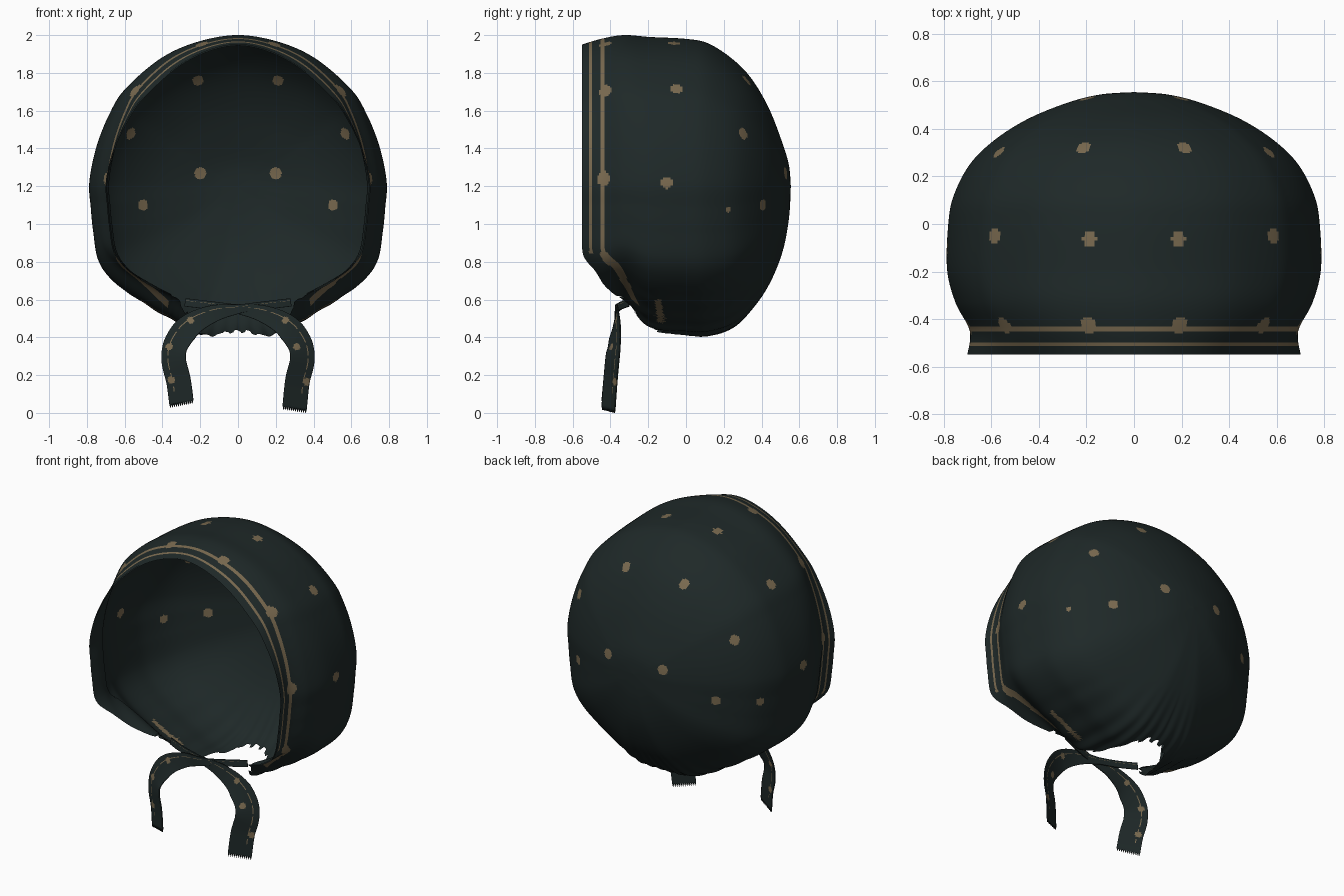
import bpy, bmesh, math
from mathutils import Vector

cube = bpy.data.objects.get("Cube")
if cube:
    bpy.data.objects.remove(cube, do_unlink=True)


def material(name, rgb):
    m = bpy.data.materials.new(name)
    m.use_nodes = True
    m.diffuse_color = (*rgb, 1)
    bsdf = m.node_tree.nodes["Principled BSDF"]
    bsdf.inputs["Base Color"].default_value = (*rgb, 1)
    bsdf.inputs["Roughness"].default_value = 0.9
    return m


FABRIC = material("dark green fabric", (0.0132, 0.0215, 0.0212))
TRIM = material("tan print", (0.195, 0.145, 0.08))


def spline(rows, t):
    """Catmull-Rom point at row number t."""
    t = max(0.0, min(t, len(rows) - 1))
    i = min(int(t), len(rows) - 2)
    f = t - i
    a, b, c, d = (rows[max(0, min(i + o, len(rows) - 1))] for o in (-1, 0, 1, 2))
    return [0.5 * (2 * q + (r - p) * f + (2 * p - 5 * q + 4 * r - s) * f * f
                   + (3 * q - p - 3 * r + s) * f ** 3)
            for p, q, r, s in zip(a, b, c, d)]


def finish(name, bm):
    mesh = bpy.data.meshes.new(name)
    bm.to_mesh(mesh)
    bm.free()
    for p in mesh.polygons:
        p.use_smooth = True
    mesh.materials.append(FABRIC)
    mesh.materials.append(TRIM)
    ob = bpy.data.objects.new(name, mesh)
    bpy.context.collection.objects.link(ob)
    return ob


# Bonnet stations from rim to crown: y, half width, top z, bottom z, shoulder fullness
MID = 1.2
STATIONS = [(-.55, .70, 1.95, .50, -.045), (-.45, .69, 1.98, .505, .01),
            (-.33, .75, 2.0, .54, .015), (-.19, .785, 1.99, .43, .005),
            (0, .78, 1.98, .41, 0), (.12, .757, 1.955, .41, 0), (.25, .69, 1.87, .455, 0),
            (.35, .59, 1.765, .55, 0), (.44, .45, 1.61, .68, 0), (.51, .28, 1.43, .85, 0),
            (.545, .14, 1.31, 1.03, 0), (.555, 0, MID, MID, 0)]
# Half cross-section from neck to top: x, z, station where the cloth starts
HALF = [(0, -1, 5.5), (.13, -1, 5.2), (.26, -.985, 3.3), (.42, -.91, 1.95), (.66, -.77, 1.2),
        (.84, -.64, .72), (.94, -.5, .05), (.975, -.3, 0), (.99, -.15, 0), (1, .03, 0),
        (.95, .27, 0), (.86, .49, 0), (.755, .65, 0), (.52, .845, 0), (.27, .955, 0), (0, 1, 0)]
SECTION = HALF + [(-x, z, k) for x, z, k in reversed(HALF[:-1])]
# Printed dots, mirrored in x: x, y, z, radius
DOTS = [(.215, .345, 1.78, .032), (.2, .53, 1.27, .032), (.58, .315, 1.49, .031),
        (.5, .4, 1.1, .03), (.6, -.05, 1.73, .032), (.2, -.06, 1.98, .03),
        (.78, -.1, 1.22, .032), (.7, .22, 1.08, .026),
        (.2, -.435, 1.97, .037), (.56, -.435, 1.72, .037), (.7, -.435, 1.24, .037)]


def build_bonnet():
    around, deep = 460, 170
    last = len(STATIONS) - 1
    bm = bmesh.new()
    columns = []
    for j in range(around):
        px, pz, k0 = spline(SECTION, j / around * (len(SECTION) - 1))
        k0 = max(0, k0)
        if pz < -0.88:                            # ragged gathered neck edge
            k0 += 0.2 * (j % 8 < 4)
        columns.append((px, pz, k0, spline(STATIONS, k0)[0]))
    grid = []
    for i in range(deep):
        row = []
        for j, (px, pz, k0, rim) in enumerate(columns):
            y, w, top, bottom, full = spline(STATIONS, k0 + (last - k0) * i / deep)
            x, z = w * px, MID + pz * (top - MID if pz > 0 else MID - bottom)
            # Pleats fading out above the neck, fuller or tighter upper shoulders
            fade = max(0, min(1, (0.68 - z) / 0.3))
            a = 1 + 0.007 * fade * math.sin(j / around * math.tau * 40)
            a += full * 4 * (px * max(0, pz)) ** 2
            row.append(bm.verts.new((x * a, y, MID + (z - MID) * a)))
        grid.append(row)
    pole = bm.verts.new((0, STATIONS[-1][0], MID))
    cloth, hem = [], []
    for j, (px, pz, k0, rim) in enumerate(columns):
        n = (j + 1) % around
        bm.faces.new((grid[-1][j], pole, grid[-1][n]))
        for i in range(deep - 1):
            f = bm.faces.new((grid[i][j], grid[i + 1][j], grid[i + 1][n], grid[i][n]))
            c = f.calc_center_median()
            # Two stripes following the rim, and a stretched dot in the gathers
            d = c.y - rim
            outer_stripe = pz > -0.52 and 0.035 < d < 0.053
            inner_stripe = pz > -0.52 and 0.095 < d < 0.117
            chin_patch = -0.87 < pz < -0.52 and 0.085 < d < 0.13
            streak = abs(c.y + 0.14 + (c.z - 0.54) * 0.15) < 0.018 and 0.48 < c.z < 0.6
            if outer_stripe or inner_stripe or chin_patch or streak:
                f.material_index = 1
            if pz > -0.87 and d < 0.135:
                hem.append(f)
            cloth.append((f, c.x > 0, Vector((abs(c.x), c.y, c.z))))
    # Dots snapped onto the cloth; the low side one is smaller on the left
    for x, y, z, radius in DOTS:
        target = Vector((x, y, z))
        spot = min(cloth, key=lambda e: (e[2] - target).length_squared)[2]
        for f, on_left, c in cloth:
            r = 0.016 if on_left and radius < 0.03 else radius
            if (c - spot).length_squared < r * r:
                f.material_index = 1
    # Plain hem turned in behind the striped band
    for e in bmesh.ops.duplicate(bm, geom=hem)["geom"]:
        if isinstance(e, bmesh.types.BMVert):
            e.co = Vector((e.co.x * 0.992, e.co.y, MID + (e.co.z - MID) * 0.992))
        elif isinstance(e, bmesh.types.BMFace):
            e.material_index = 0
    finish("bonnet_shell", bm)


def build_tie(name, path, side, dots, width=0.145):
    """Flat ribbon along a path, with a printed line, dots and a frayed end."""
    across, along = 24, 110
    bm = bmesh.new()
    facing = Vector((side * 0.55, -1, 0)).normalized()
    rows = []
    for i in range(along + 1):
        t = i / along * (len(path) - 1)
        p = Vector(spline(path, t))
        tangent = Vector(spline(path, t + 0.05)) - Vector(spline(path, t - 0.05))
        across_dir = tangent.cross(facing).normalized() * side
        w = width * min(1, max(0.3, i / along * 2.2 - 0.2))
        row = []
        for j in range(across + 1):
            v = p + across_dir * w * (j / across - 0.5)
            if i == along and j % 2:
                v.z -= 0.022
            row.append(bm.verts.new(v))
        rows.append(row)
    for i in range(along):
        for j in range(across):
            f = bm.faces.new((rows[i][j], rows[i][j + 1], rows[i + 1][j + 1], rows[i + 1][j]))
            c = f.calc_center_median()
            dot = any(math.hypot(c.x * side - x, c.z - z) < 0.019 for x, z in dots)
            line = j == 6 and i % 9 < 7
            if dot or line and i < along - 8:
                f.material_index = 1
    bmesh.ops.recalc_face_normals(bm, faces=bm.faces)
    ob = finish(name, bm)
    mod = ob.modifiers.new("cloth thickness", "SOLIDIFY")
    mod.thickness = 0.006
    mod.offset = 0


build_bonnet()

# Ties start at opposite corners and cross under the chin
LEFT_DOTS = [(.31, .35), (.362, .165), (.25, .49)]
RIGHT_DOTS = [(.362, .35), (.352, .175), (.25, .49)]
for name, side, end, lift, dots in (("left_tie", 1, 0.03, 0, LEFT_DOTS),
                                    ("right_tie", -1, 0.06, 0.012, RIGHT_DOTS)):
    path = [(-.28, -.30, .585), (-.15, -.34, .57), (0, -.36 - lift, .55), (.13, -.37, .525),
            (.25, -.375, .465), (.325, -.38, .37), (.34, -.39, .28), (.315, -.40, .17),
            (.30, -.41, end)]
    build_tie(name, [(side * x, y, z) for x, y, z in path], side, dots)
